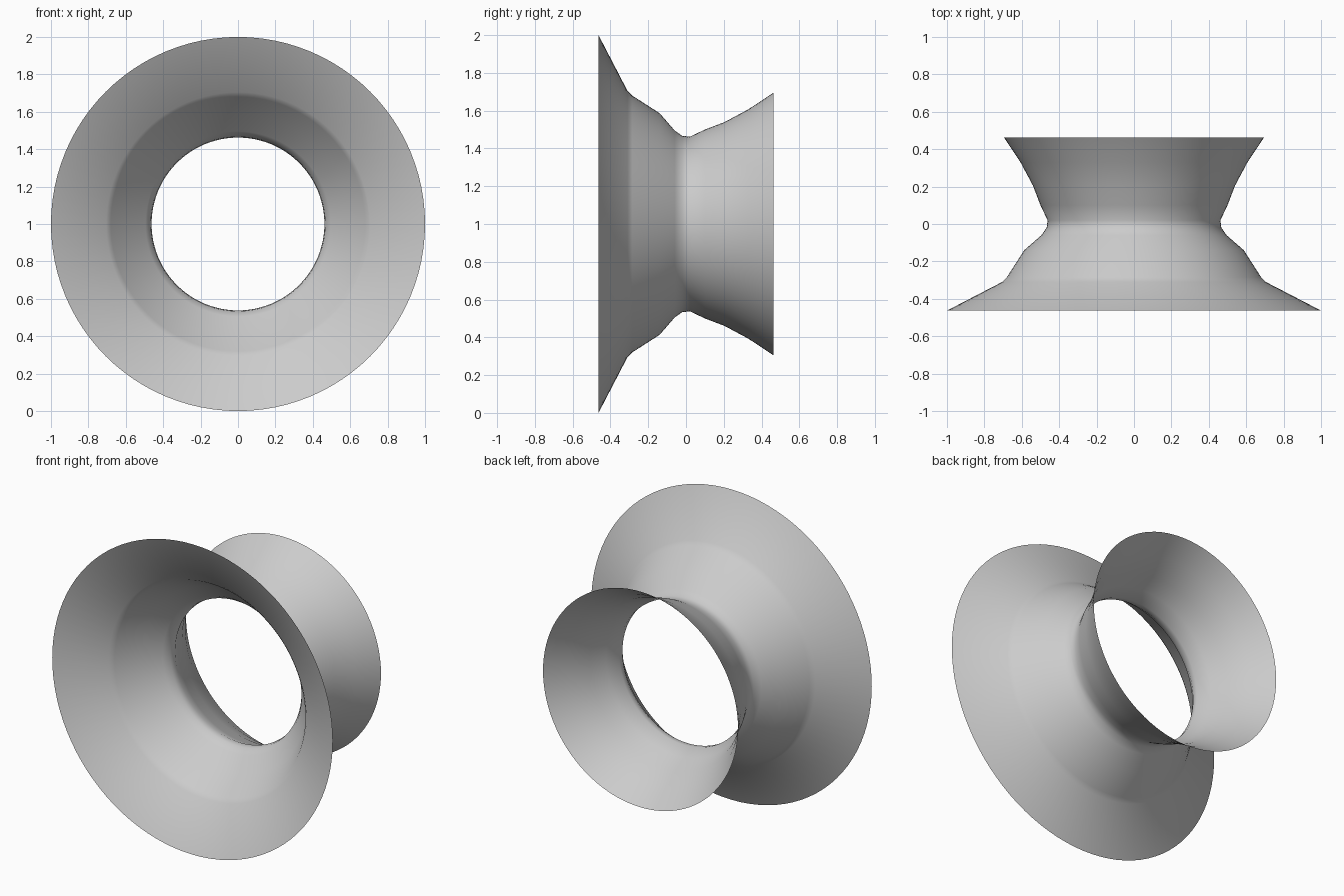
import bpy
import bmesh
from math import cos, sin, tau

cube = bpy.data.objects.get("Cube")
if cube:
    bpy.data.objects.remove(cube, do_unlink=True)

# Plain grey for the whole shell
grey = bpy.data.materials.new("plain_grey")
grey.use_nodes = True
color = (0.6, 0.6, 0.6, 1)
grey.diffuse_color = color
grey.node_tree.nodes["Principled BSDF"].inputs["Base Color"].default_value = color

# Flared wall outline as (depth, radius), from the wide front rim to the back rim
PROFILE = [(-0.463, 1.0), (-0.31, 0.705), (-0.285, 0.68), (-0.14, 0.587),
           (-0.06, 0.495), (-0.02, 0.467), (0.02, 0.462), (0.1, 0.5),
           (0.205, 0.54), (0.33, 0.607), (0.463, 0.695)]
SIDES = 96
CENTRE_Z = 1.0


def lathe(name, profile, material):
    """Open, thin-walled surface of revolution about the front-back axis."""
    bm = bmesh.new()
    rings = [[bm.verts.new((r * cos(tau * i / SIDES), y,
                            CENTRE_Z + r * sin(tau * i / SIDES)))
              for i in range(SIDES)] for y, r in profile]
    for a, b in zip(rings, rings[1:]):
        for i in range(SIDES):
            j = (i + 1) % SIDES
            bm.faces.new((a[i], a[j], b[j], b[i])).smooth = True
    bmesh.ops.recalc_face_normals(bm, faces=bm.faces)
    mesh = bpy.data.meshes.new(name)
    bm.to_mesh(mesh)
    bm.free()
    mesh.materials.append(material)
    obj = bpy.data.objects.new(name, mesh)
    bpy.context.collection.objects.link(obj)
    return obj


# Double-flared open ring
lathe("flared_ring", PROFILE, grey)
